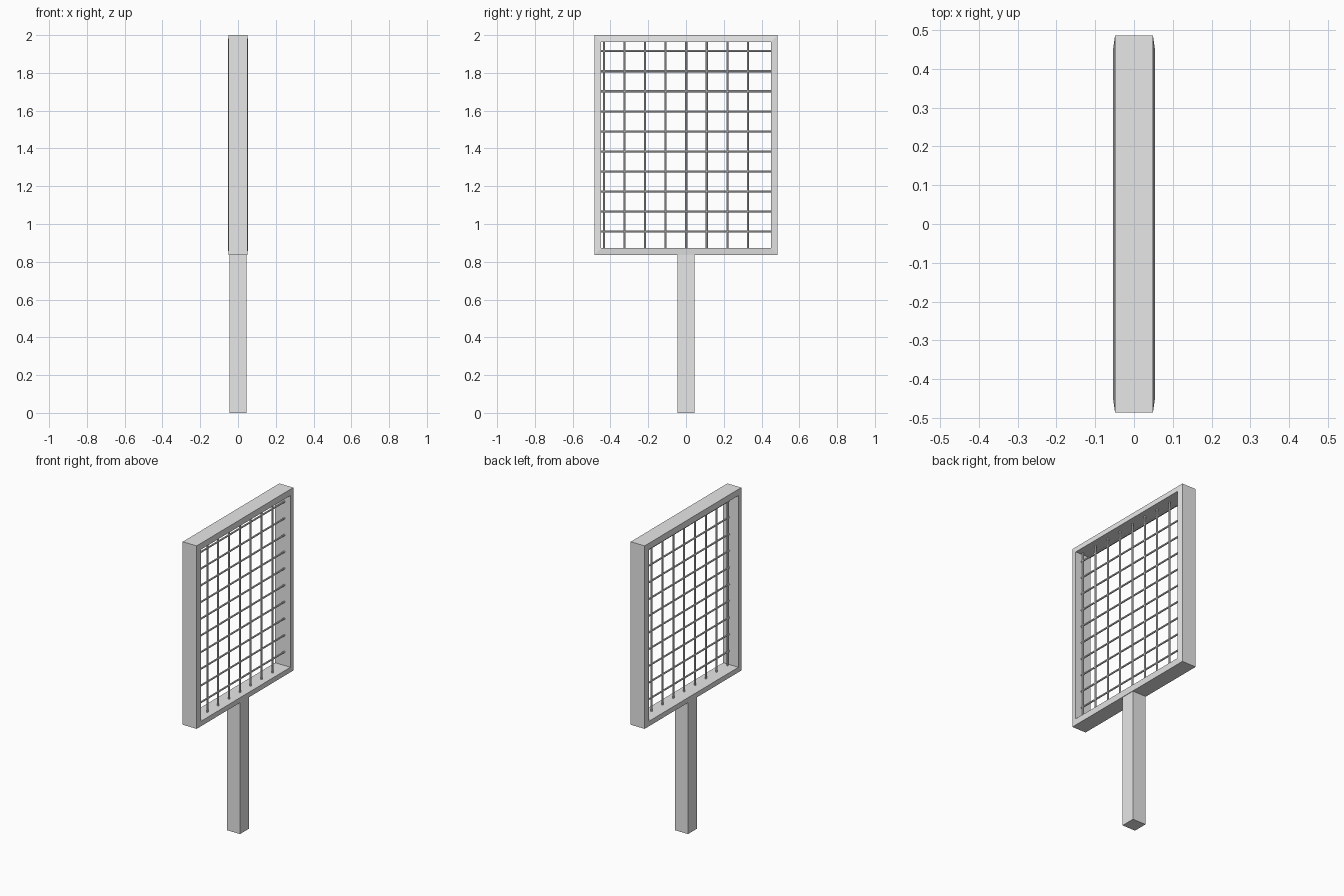
import bpy, bmesh, math
from mathutils import Matrix, Vector

if "Cube" in bpy.data.objects:
    bpy.data.objects.remove(bpy.data.objects["Cube"])

grey = bpy.data.materials.new("light_grey")
grey.diffuse_color = (0.8, 0.8, 0.8, 1)
grey.use_nodes = True
grey.node_tree.nodes["Principled BSDF"].inputs["Base Color"].default_value = grey.diffuse_color


def finish(name, bm):
    bmesh.ops.recalc_face_normals(bm, faces=bm.faces)
    mesh = bpy.data.meshes.new(name)
    bm.to_mesh(mesh)
    bm.free()
    mesh.materials.append(grey)
    obj = bpy.data.objects.new(name, mesh)
    bpy.context.collection.objects.link(obj)
    return obj


# Rectangular frame: a tapered section (x, inset from the outside) swept round four corners
HALF_W, Z0, Z1, BAR = 0.485, 0.837, 2.0, 0.036
section = [(-0.049, 0), (0.049, 0), (0.054, BAR), (-0.054, BAR)]
corners = [(-1, 0), (1, 0), (1, 1), (-1, 1)]
bm = bmesh.new()
rings = []
for side, top in corners:
    rings.append([bm.verts.new((x, side * (HALF_W - d), Z1 - d if top else Z0 + d))
                  for x, d in section])
for i in range(4):
    a, b = rings[i], rings[(i + 1) % 4]
    for j in range(4):
        k = (j + 1) % 4
        bm.faces.new((a[j], a[k], b[k], b[j]))
finish("frame", bm)

# Square handle
bm = bmesh.new()
bmesh.ops.create_cube(bm, size=1)
bmesh.ops.scale(bm, vec=(0.092, 0.092, Z0 + 0.002), verts=bm.verts)
bmesh.ops.translate(bm, vec=(0, 0, (Z0 + 0.002) / 2), verts=bm.verts)
finish("handle", bm)


# Thin round wires, ends buried in the frame
def wires(name, length, rotation, centres):
    bm = bmesh.new()
    for c in centres:
        bmesh.ops.create_cone(bm, cap_ends=True, segments=8, radius1=0.0055,
                              radius2=0.0055, depth=length,
                              matrix=Matrix.Translation(Vector(c)) @ rotation)
    return finish(name, bm)


WIRE_X = 0.012
wires("upright_wires", Z1 - Z0 - BAR, Matrix.Identity(4),
      [(WIRE_X, -0.434 + 0.1088 * i, (Z0 + Z1) / 2) for i in range(8)])
wires("cross_wires", 2 * HALF_W - BAR, Matrix.Rotation(math.pi / 2, 4, 'X'),
      [(WIRE_X, 0, 0.96 + 0.1061 * i) for i in range(10)])
